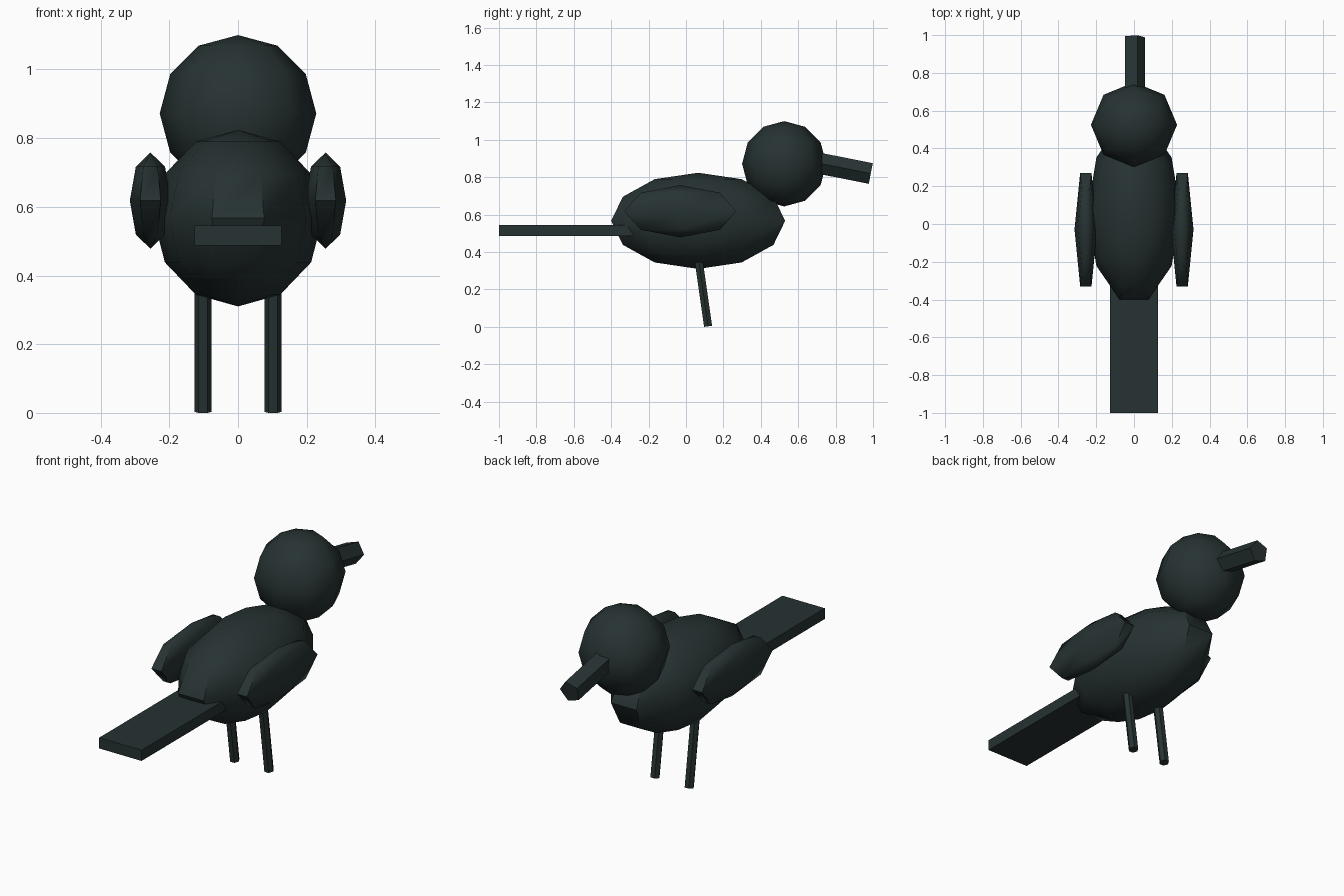
import bpy
import bmesh
from math import sin, cos, pi, tau, radians
from mathutils import Vector, Matrix

if "Cube" in bpy.data.objects:
    bpy.data.objects.remove(bpy.data.objects["Cube"], do_unlink=True)

COLOUR = (0.02, 0.032, 0.032, 1)
plumage = bpy.data.materials.new("dark_slate_plumage")
plumage.use_nodes = True
plumage.diffuse_color = COLOUR
shader = plumage.node_tree.nodes["Principled BSDF"]
shader.inputs["Base Color"].default_value = COLOUR
shader.inputs["Roughness"].default_value = 0.8


def finish(bm, name):
    """Turn a bmesh into a smooth-shaded object with sharp edges kept."""
    bmesh.ops.recalc_face_normals(bm, faces=bm.faces)
    mesh = bpy.data.meshes.new(name)
    bm.to_mesh(mesh)
    bm.free()
    mesh.materials.append(plumage)
    obj = bpy.data.objects.new(name, mesh)
    bpy.context.collection.objects.link(obj)
    bpy.ops.object.select_all(action="DESELECT")
    obj.select_set(True)
    bpy.context.view_layer.objects.active = obj
    bpy.ops.object.shade_smooth_by_angle(angle=radians(48))
    return obj


def ellipsoid(name, centre, radii, segments, rings):
    """Half circle spun about z, with a corner on the x axis."""
    bm = bmesh.new()
    arc = []
    for i in range(rings + 1):
        a = pi * i / rings - pi / 2
        arc.append(bm.verts.new((cos(a), 0, sin(a))))
    edges = [bm.edges.new(pair) for pair in zip(arc, arc[1:])]
    bmesh.ops.spin(bm, geom=arc + edges, cent=(0, 0, 0), axis=(0, 0, 1),
                   angle=tau, steps=segments)
    bmesh.ops.remove_doubles(bm, verts=bm.verts, dist=0.001)
    bmesh.ops.transform(bm, verts=bm.verts,
                        matrix=Matrix.Translation(centre) @ Matrix.Diagonal((*radii, 1)))
    return finish(bm, name)


def prism(name, start, end, radius, sides):
    """Straight rod lying in a y-z plane, with a corner towards +x."""
    start, end = Vector(start), Vector(end)
    side = Vector((1, 0, 0))
    up = side.cross(end - start).normalized()
    bm = bmesh.new()
    base = bm.faces.new([
        bm.verts.new(start + radius * (side * cos(tau * i / sides) + up * sin(tau * i / sides)))
        for i in range(sides)])
    extruded = bmesh.ops.extrude_face_region(bm, geom=[base], use_keep_orig=True)
    moved = [g for g in extruded["geom"] if isinstance(g, bmesh.types.BMVert)]
    bmesh.ops.translate(bm, verts=moved, vec=end - start)
    return finish(bm, name)


def box(name, low, high):
    low, high = Vector(low), Vector(high)
    bm = bmesh.new()
    bmesh.ops.create_cube(bm, size=1)
    bmesh.ops.transform(bm, verts=bm.verts,
                        matrix=Matrix.Translation((low + high) / 2)
                        @ Matrix.Diagonal((*(high - low), 1)))
    return finish(bm, name)


# Body, head, beak and tail
ellipsoid("body", (0, 0.065, 0.567), (0.246, 0.489, 0.257), 10, 6)
ellipsoid("head", (0, 0.525, 0.872), (0.228, 0.225, 0.228), 8, 6)
prism("beak", (0, 0.6, 0.897), (0, 0.988, 0.82), 0.059, 5)
box("tail", (-0.126, -1, 0.487), (0.126, -0.28, 0.545))

# Wings and legs on both sides
for label, s in (("left", 1), ("right", -1)):
    ellipsoid(label + "_wing", (s * 0.255, -0.03, 0.618), (0.06, 0.346, 0.14), 6, 4)
    prism(label + "_leg", (s * 0.102, 0.06, 0.41), (s * 0.102, 0.118, 0.003), 0.025, 6)
